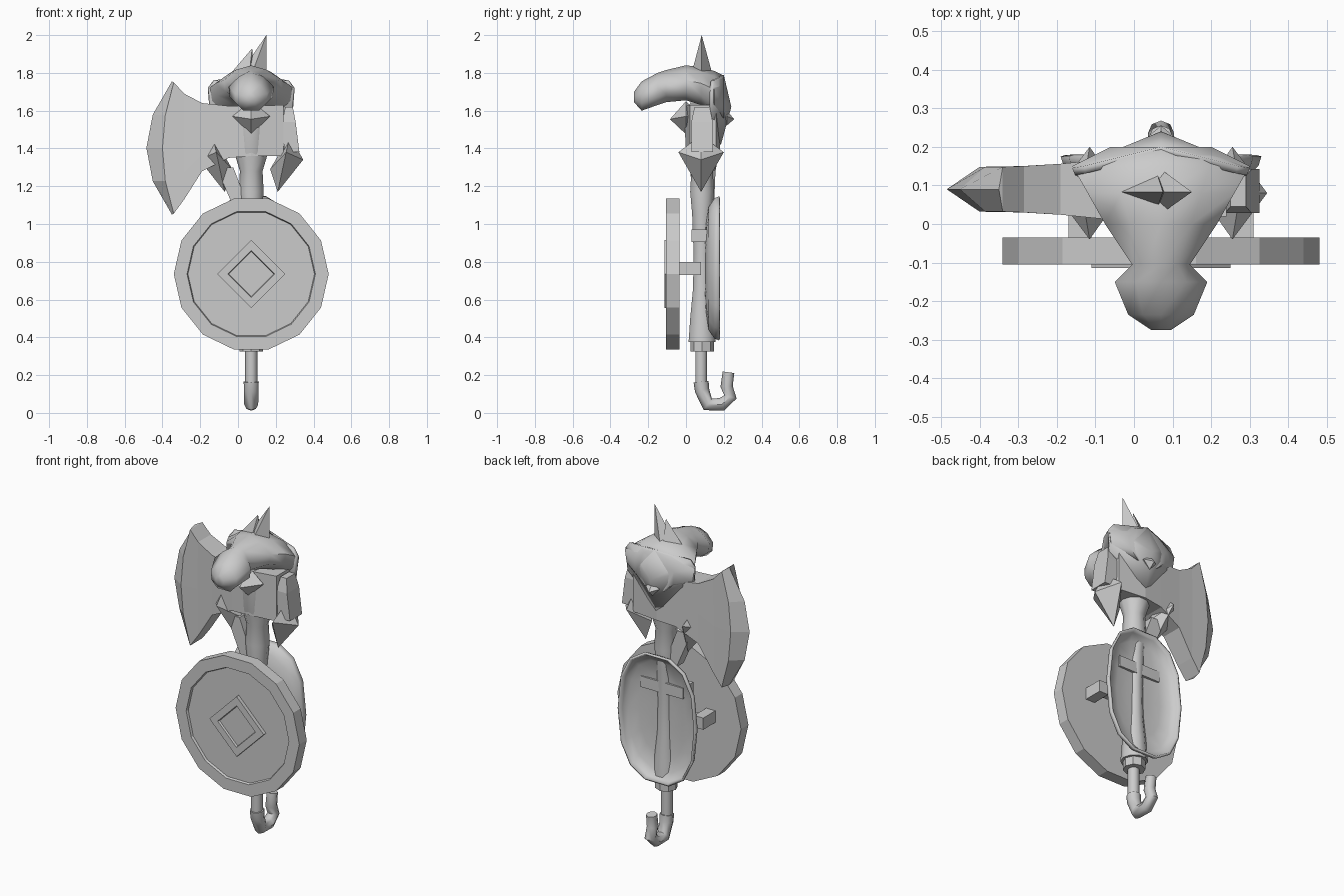
import bpy, bmesh, math
from mathutils import Vector

if "Cube" in bpy.data.objects:
    bpy.data.objects.remove(bpy.data.objects["Cube"])

grey = bpy.data.materials.new("plain grey")
grey.use_nodes = True
grey.diffuse_color = (0.6, 0.6, 0.6, 1)
grey.node_tree.nodes["Principled BSDF"].inputs["Base Color"].default_value = (0.6, 0.6, 0.6, 1)

CX, CY = 0.07, 0.085   # main axis of the bundle


def make(name, verts, faces, smooth=None):
    bm = bmesh.new()
    vs = [bm.verts.new(v) for v in verts]
    for f in faces:
        bm.faces.new([vs[i] for i in f])
    bmesh.ops.remove_doubles(bm, verts=bm.verts, dist=0.0005)
    bmesh.ops.recalc_face_normals(bm, faces=bm.faces)
    mesh = bpy.data.meshes.new(name)
    bm.to_mesh(mesh)
    bm.free()
    mesh.materials.append(grey)
    ob = bpy.data.objects.new(name, mesh)
    bpy.context.collection.objects.link(ob)
    if smooth:
        bpy.ops.object.select_all(action='DESELECT')
        ob.select_set(True)
        bpy.context.view_layer.objects.active = ob
        bpy.ops.object.shade_smooth_by_angle(angle=math.radians(smooth))
    return ob


def loft(name, rings, smooth=None, cap_start=True, cap_end=True):
    n = len(rings[0])
    faces = []
    for r in range(len(rings) - 1):
        for i in range(n):
            j = (i + 1) % n
            faces.append((r * n + i, r * n + j, (r + 1) * n + j, (r + 1) * n + i))
    if cap_start:
        faces.append(tuple(range(n)))
    if cap_end:
        faces.append(tuple(range((len(rings) - 1) * n, len(rings) * n)))
    return make(name, [v for ring in rings for v in ring], faces, smooth)


def disc_ring(n, rx, rz, y, cz, power=1.0):
    # ring facing along y; power below 1 squares it off
    pts = []
    for i in range(n):
        a = math.tau * i / n
        c, s = math.cos(a), math.sin(a)
        pts.append((CX + rx * math.copysign(abs(c) ** power, c), y,
                    cz + rz * math.copysign(abs(s) ** power, s)))
    return pts


def flat_ring(n, r, z, x=CX, y=CY):
    return [(x + r * math.cos(math.tau * i / n), y + r * math.sin(math.tau * i / n), z)
            for i in range(n)]


def box(name, x, y, z):
    loft(name, [[(x[0], y[0], h), (x[1], y[0], h), (x[1], y[1], h), (x[0], y[1], h)] for h in z])


def spike(name, top, bottom, ring):
    n = len(ring)
    faces = [(k, 2 + i, 2 + (i + 1) % n) for k in (0, 1) for i in range(n)]
    make(name, [top, bottom] + ring, faces)


# round front shield with raised rim and diamond boss
loft("round_shield", [disc_ring(14, r, r, y, 0.735) for r, y in
     ((0.41, -0.035), (0.41, -0.105), (0.34, -0.105), (0.335, -0.092))])
loft("diamond_boss", [disc_ring(4, r, r, y, 0.735) for r, y in
     ((0.18, -0.09), (0.18, -0.114), (0.125, -0.114), (0.12, -0.102))])

# grip behind the round shield
for side, s in (("left", 1), ("right", -1)):
    x = CX + s * 0.21
    box(side + "_grip_post", (x - 0.03, x + 0.03), (-0.04, 0.08), (0.73, 0.8))
box("grip_bar", (CX - 0.21, CX + 0.21), (0.03, 0.08), (0.735, 0.795))

# hollow rear shield, open to the back
bowl = loft("rear_shield", [disc_ring(14, 0.26 * k, 0.39 * k, y, 0.765, 0.8) for k, y in
            ((1, 0.175), (0.97, 0.15), (0.85, 0.12), (0.6, 0.105), (0.3, 0.1))], 40, cap_start=False)
mod = bowl.modifiers.new("thickness", 'SOLIDIFY')
mod.thickness = 0.014

# central shaft, crossguard, collar
loft("shaft", [flat_ring(10, r, z) for r, z in
     ((0.075, 0.375), (0.066, 0.5), (0.05, 0.66), (0.047, 0.85), (0.055, 1.05),
      (0.066, 1.17), (0.06, 1.28), (0.09, 1.38), (0.1, 1.6))], 50)
box("crossguard", (CX - 0.14, CX + 0.14), (0.03, 0.13), (0.905, 0.97))
loft("collar", [flat_ring(8, 0.062, z) for z in (0.325, 0.39)])
loft("handle_stem", [flat_ring(10, 0.032, z, CX, 0.08) for z in (0.16, 0.33)], 50)

# hooked handle, swept in the y-z plane
path = [Vector((0, y, z)) for y, z in
        ((0.08, 0.165), (0.085, 0.12), (0.115, 0.045), (0.19, 0.045), (0.235, 0.085), (0.215, 0.14), (0.225, 0.215))]
rings = []
for i, p in enumerate(path):
    t = (path[min(i + 1, len(path) - 1)] - path[max(i - 1, 0)]).normalized()
    side = Vector((0, -t.z, t.y))
    r = 0.04 - 0.0015 * i
    rings.append([(CX + r * math.cos(a), *(p + side * r * math.sin(a)).yz)
                  for a in (math.tau * k / 8 for k in range(8))])
loft("hook_handle", rings, 50)

# axe blade: each column runs front top to bottom, then up the back
columns = []
for mid, tip, top, low, half in ((-0.485, -0.35, 1.755, 1.05, 0), (-0.4, -0.34, 1.75, 1.055, 0.058),
                                 (-0.29, -0.285, 1.69, 1.13, 0.06), (-0.19, -0.19, 1.64, 1.28, 0.066),
                                 (-0.05, -0.05, 1.625, 1.35, 0.08), (0.07, 0.07, 1.625, 1.36, 0.09),
                                 (0.24, 0.24, 1.63, 1.36, 0.07)):
    row = [(mid + (tip - mid) * t * t, (top + low) / 2 + t * (top - low) / 2) for t in (1, 0.5, 0, -0.5, -1)]
    columns.append([(x, 0.09 - half, z) for x, z in row] + [(x, 0.09 + half, z) for x, z in reversed(row)])
loft("axe_blade", columns, cap_start=False)

# strut under the blade
loft("blade_strut", [[(x - w, 0.05, z), (x + w, 0.05, z), (x + w, 0.12, z), (x - w, 0.12, z)]
                     for x, w, z in ((-0.07, 0.045, 1.3), (0.02, 0.04, 1.08))])

# side prongs and spikes, mirrored about the shaft
for side, s in (("left", 1), ("right", -1)):
    def at(dx, y, z):
        return (CX + s * dx, y, z)
    loft(side + "_prong", [[at(c - w, CY - d, z), at(c + w, CY - d, z), at(c + w, CY + d, z), at(c - w, CY + d, z)]
                           for c, w, d, z in ((0.2, 0.02, 0.04, 1.62), (0.2, 0.035, 0.057, 1.54), (0.215, 0.04, 0.057, 1.38))])
    spike(side + "_spike", at(0.205, 0.08, 1.47), at(0.14, 0.08, 1.17),
          [at(0.185, -0.04, 1.38), at(0.275, 0.08, 1.34), at(0.185, 0.2, 1.38), at(0.1, 0.08, 1.29)])

# front and back studs
for name, s, k in (("front_stud", -1, 1), ("back_stud", 1, 0.45)):
    tip, base = CY + s * 0.17, CY + s * (0.17 - 0.085 * k)
    spike(name, (CX, base, 1.56 + 0.09 * k), (CX, base, 1.56 - 0.085 * k),
          [(CX - 0.1 * k, base, 1.57), (CX, tip, 1.555), (CX + 0.1 * k, base, 1.57), (CX, CY, 1.56)])

# hood with drooping beak: half section mirrored, swept front to back
half = [(0, 1), (0.55, 0.75), (1, 0.15), (0.95, -0.5), (0.5, -1)]
section = half + [(-u, v) for u, v in reversed(half[1:])]
rings = []
for y, w, top, low in ((-0.275, 0.025, 1.7, 1.645), (-0.235, 0.085, 1.755, 1.6), (-0.15, 0.12, 1.80, 1.63),
                       (-0.105, 0.075, 1.815, 1.645), (0, 0.145, 1.84, 1.655), (0.08, 0.19, 1.83, 1.63),
                       (0.15, 0.23, 1.81, 1.58), (0.2, 0.13, 1.785, 1.56)):
    c, h = (top + low) / 2, (top - low) / 2
    rings.append([(CX + w * u, y, c + h * v) for u, v in section])
loft("hood", rings, 60)

# ridged back plate of the hood, ending in a point
outline = [(0, 0.2, 1.79), (0.2, 0.15, 1.76), (0.23, 0.145, 1.72), (0.22, 0.14, 1.59), (0, 0.185, 1.42)]
outline += [(-x, y, z) for x, y, z in reversed(outline[1:4])]
verts = [(CX, 0.24, 1.62)] + [(CX + x, y, z) for x, y, z in outline]
n = len(outline)
plate = make("hood_back_plate", verts, [(0, 1 + i, 1 + (i + 1) % n) for i in range(n)], 40)
mod = plate.modifiers.new("thickness", 'SOLIDIFY')
mod.thickness = 0.02

# crest of two leaning spikes
spike("tall_crest", (0.15, 0.083, 2.0), (0.09, 0.083, 1.74),
      [(0.02, 0.083, 1.81), (0.075, 0.03, 1.8), (0.15, 0.083, 1.8), (0.075, 0.138, 1.8)])
spike("short_crest", (0.075, 0.083, 1.93), (0.03, 0.083, 1.74),
      [(-0.045, 0.083, 1.79), (0.06, 0.04, 1.8), (0.085, 0.083, 1.8), (0.06, 0.13, 1.8)])
